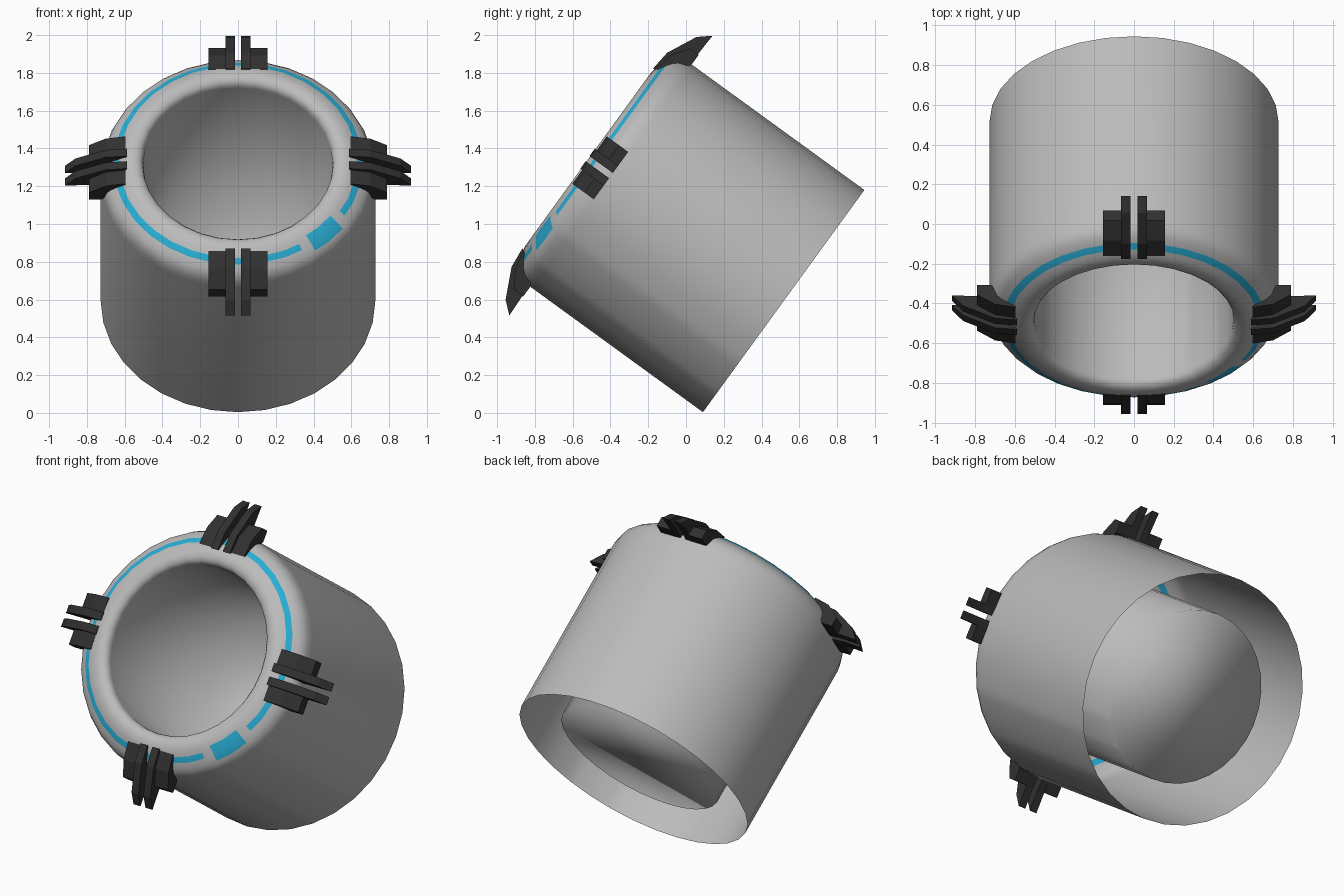
import bpy, bmesh, math
from mathutils import Matrix

if "Cube" in bpy.data.objects:
    bpy.data.objects.remove(bpy.data.objects["Cube"])

# Local frame: z runs along the barrel towards its open mouth, tilted towards -y
PLACE = Matrix.Translation((0, 0.517, 0.592)) @ Matrix.Rotation(math.radians(54), 4, 'X')


def material(name, rgb):
    m = bpy.data.materials.new(name)
    m.diffuse_color = (*rgb, 1)
    m.use_nodes = True
    m.node_tree.nodes["Principled BSDF"].inputs["Base Color"].default_value = m.diffuse_color
    return m


GREY = material("light_grey", (0.5, 0.5, 0.5))
BLUE = material("bright_blue", (0.022, 0.42, 0.66))
DARK = material("dark_grey", (0.03, 0.03, 0.03))


def finish(name, bm, mats, smooth):
    bmesh.ops.recalc_face_normals(bm, faces=bm.faces)
    bm.transform(PLACE)
    me = bpy.data.meshes.new(name)
    for f in bm.faces:
        f.smooth = smooth
    bm.to_mesh(me)
    bm.free()
    for m in mats:
        me.materials.append(m)
    ob = bpy.data.objects.new(name, me)
    bpy.context.collection.objects.link(ob)
    return ob


# Barrel: one thin skin, outer wall -> rounded lip -> inner tube -> end cap
SEG = 32
STEP = 360 / SEG
profile = [(0.727, 0), (0.727, 1.12), (0.722, 1.16), (0.71, 1.192), (0.69, 1.215),
           (0.661, 1.237), (0.63, 1.255), (0.61, 1.266), (0.59, 1.274), (0.565, 1.279),
           (0.54, 1.277), (0.52, 1.268), (0.507, 1.253), (0.502, 1.23), (0.502, 0.08)]
# extra cuts bound the blue block and the gap in the blue ring
angles = sorted([i * STEP for i in range(SEG)] + [301.0, 306.4, 323.6, 329.0])
bm = bmesh.new()
rings = []
for r, a in profile:
    ring = []
    for t in angles:
        flat = math.cos(math.radians(STEP / 2)) / math.cos(math.radians(t % STEP - STEP / 2))
        c = math.radians(t)
        ring.append(bm.verts.new((r * flat * math.cos(c), r * flat * math.sin(c), a)))
    rings.append(ring)
n = len(angles)
for j in range(len(rings) - 1):
    for i in range(n):
        k = (i + 1) % n
        f = bm.faces.new((rings[j][i], rings[j][k], rings[j + 1][k], rings[j + 1][i]))
        mid = (angles[i] + (angles[k] if k else 360)) / 2
        in_ring = j == 5 and not 301 < mid < 329
        in_block = j in (4, 5, 6) and 306.4 < mid < 323.6
        f.material_index = 1 if in_ring or in_block else 0
bm.faces.new(rings[-1])
finish("barrel", bm, [GREY, BLUE], True)

# Clamps: mirrored pairs of a tall fin beside a shorter block, at four quarters
fin = [(0.588, 1.283), (0.70, 1.272), (0.86, 1.195), (0.915, 1.13),
       (0.80, 1.135), (0.72, 1.13), (0.66, 1.21), (0.6, 1.25)]
block = [(0.596, 1.27), (0.70, 1.25), (0.79, 1.19), (0.79, 1.13),
         (0.72, 1.13), (0.66, 1.21), (0.6, 1.25)]


def extrude(bm, outline, x0, x1, turn):
    a = [bm.verts.new(turn @ Matrix.Translation((x0, r, z)).translation) for r, z in outline]
    b = [bm.verts.new(turn @ Matrix.Translation((x1, r, z)).translation) for r, z in outline]
    bm.faces.new(a)
    bm.faces.new(b[::-1])
    for i in range(len(a)):
        k = (i + 1) % len(a)
        bm.faces.new((a[i], b[i], b[k], a[k]))


for q, name in enumerate(("top", "left", "bottom", "right")):
    bm = bmesh.new()
    turn = Matrix.Rotation(math.radians(90 * q), 4, 'Z')
    for s in (-1, 1):
        extrude(bm, fin, s * 0.017, s * 0.065, turn)
        extrude(bm, block, s * 0.06, s * 0.155, turn)
    finish(name + "_clamp", bm, [DARK], False)
